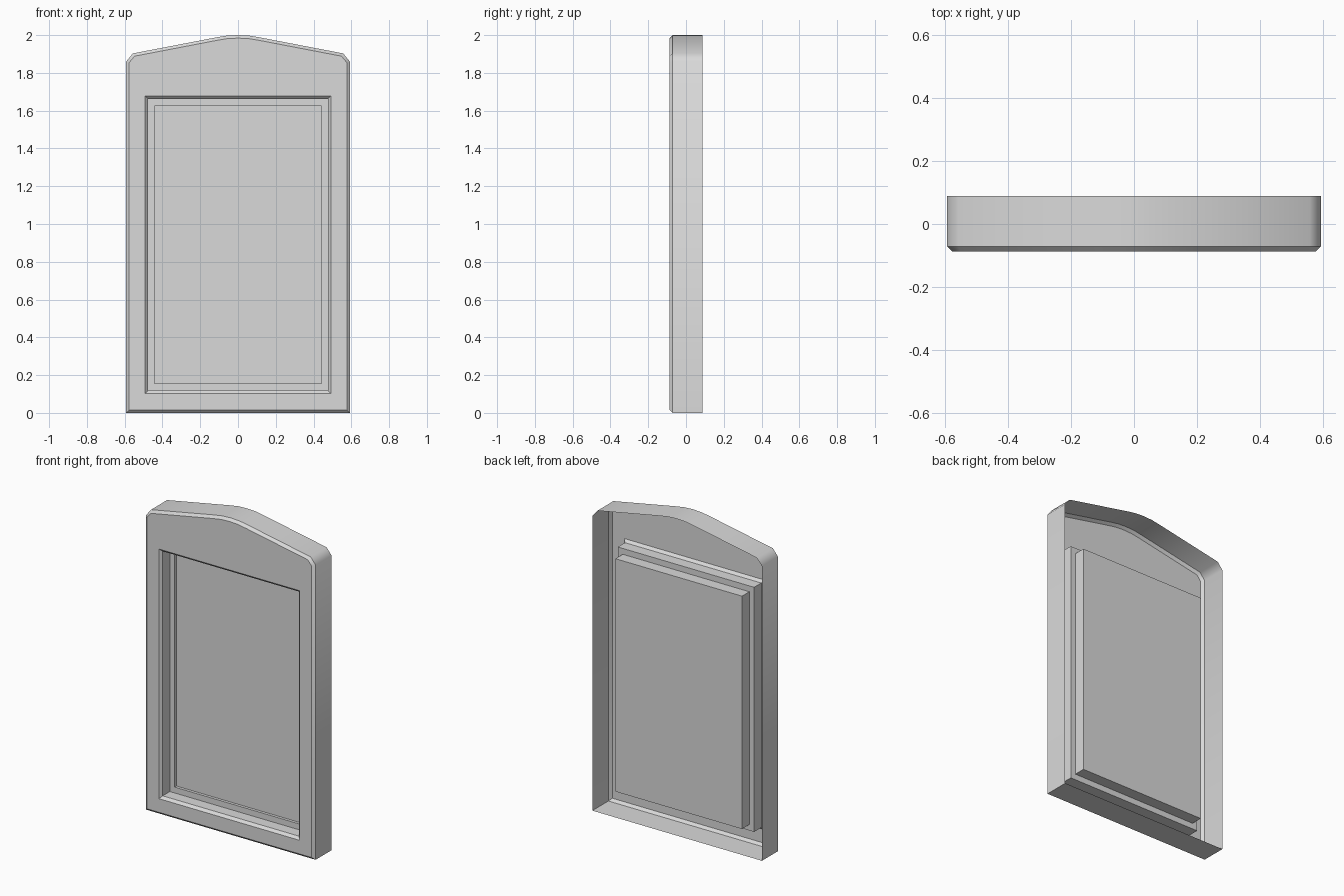
import bpy, bmesh
from mathutils import Vector

cube = bpy.data.objects.get("Cube")
if cube:
    bpy.data.objects.remove(cube, do_unlink=True)

FRONT, BACK, BEVEL = -0.087, 0.088, 0.016

grey = bpy.data.materials.new("light_grey")
grey.use_nodes = True
grey.diffuse_color = (0.7, 0.7, 0.7, 1)
grey.node_tree.nodes["Principled BSDF"].inputs["Base Color"].default_value = (0.7, 0.7, 0.7, 1)


def arched_outline():
    """Counter-clockwise outline with clipped shoulders and a low peak."""
    half = [(0.592, 0), (0.592, 1.86), (0.557, 1.903), (0.12, 1.987), (0.06, 1.997)]
    return half + [(0, 2)] + [(-x, z) for x, z in reversed(half)]


def inset(points, d):
    """Move every side of a closed outline inward by d."""
    pts = [Vector(p) for p in points]
    out = []
    for i, p in enumerate(pts):
        a = (p - pts[i - 1]).normalized()
        b = (pts[(i + 1) % len(pts)] - p).normalized()
        na, nb = Vector((-a.y, a.x)), Vector((-b.y, b.x))
        out.append(p + (na + nb) * d / (1 + na.dot(nb)))
    return out


def rect(w, bottom, top):
    return [(w, bottom), (w, top), (-w, top), (-w, bottom)]


def ring(bm, points, y):
    verts = [bm.verts.new((p[0], y, p[1])) for p in points]
    edges = [bm.edges.new((v, verts[(i + 1) % len(verts)])) for i, v in enumerate(verts)]
    return verts, edges


def bridge(bm, a, b):
    n = len(a)
    for i in range(n):
        j = (i + 1) % n
        bm.faces.new((a[i], a[j], b[j], b[i]))


def finish(name, bm):
    mesh = bpy.data.meshes.new(name)
    bm.to_mesh(mesh)
    bm.free()
    mesh.materials.append(grey)
    obj = bpy.data.objects.new(name, mesh)
    bpy.context.collection.objects.link(obj)
    bpy.ops.object.select_all(action="DESELECT")
    obj.select_set(True)
    bpy.context.view_layer.objects.active = obj
    bpy.ops.object.shade_smooth_by_angle(angle=0.74)


# Open-backed frame: outer wall, bevelled rim, face, stepped opening
bm = bmesh.new()
outline = arched_outline()
back, _ = ring(bm, outline, BACK)
rim, _ = ring(bm, outline, FRONT + BEVEL)
face, face_edges = ring(bm, inset(outline, BEVEL), FRONT)
bridge(bm, back, rim)
bridge(bm, rim, face)

mouth, mouth_edges = ring(bm, rect(0.492, 0.102, 1.678), FRONT)
bmesh.ops.triangle_fill(bm, edges=face_edges + mouth_edges, use_beauty=True)
bmesh.ops.dissolve_limit(bm, angle_limit=0.01, verts=[],
                         edges=[e for e in bm.edges if all(abs(v.co.y - FRONT) < 1e-5 for v in e.verts)
                                and e not in face_edges and e not in mouth_edges])
ledge_rect = rect(0.476, 0.118, 1.662)
panel_rect = rect(0.442, 0.155, 1.625)
previous = mouth
for points, y in ((ledge_rect, FRONT + BEVEL), (ledge_rect, 0.0),
                  (panel_rect, 0.0), (panel_rect, 0.018)):
    verts, _ = ring(bm, points, y)
    bridge(bm, previous, verts)
    previous = verts
bmesh.ops.recalc_face_normals(bm, faces=bm.faces)
if next(f for f in bm.faces if abs(f.normal.y) > 0.99).normal.y > 0:
    bmesh.ops.reverse_faces(bm, faces=bm.faces)
finish("frame", bm)

# Thick centre panel standing out behind the ledge
bm = bmesh.new()
near, _ = ring(bm, panel_rect, 0.018)
far, _ = ring(bm, panel_rect, 0.073)
bridge(bm, near, far)
bm.faces.new(near)
bm.faces.new(far)
bmesh.ops.recalc_face_normals(bm, faces=bm.faces)
finish("centre_panel", bm)
